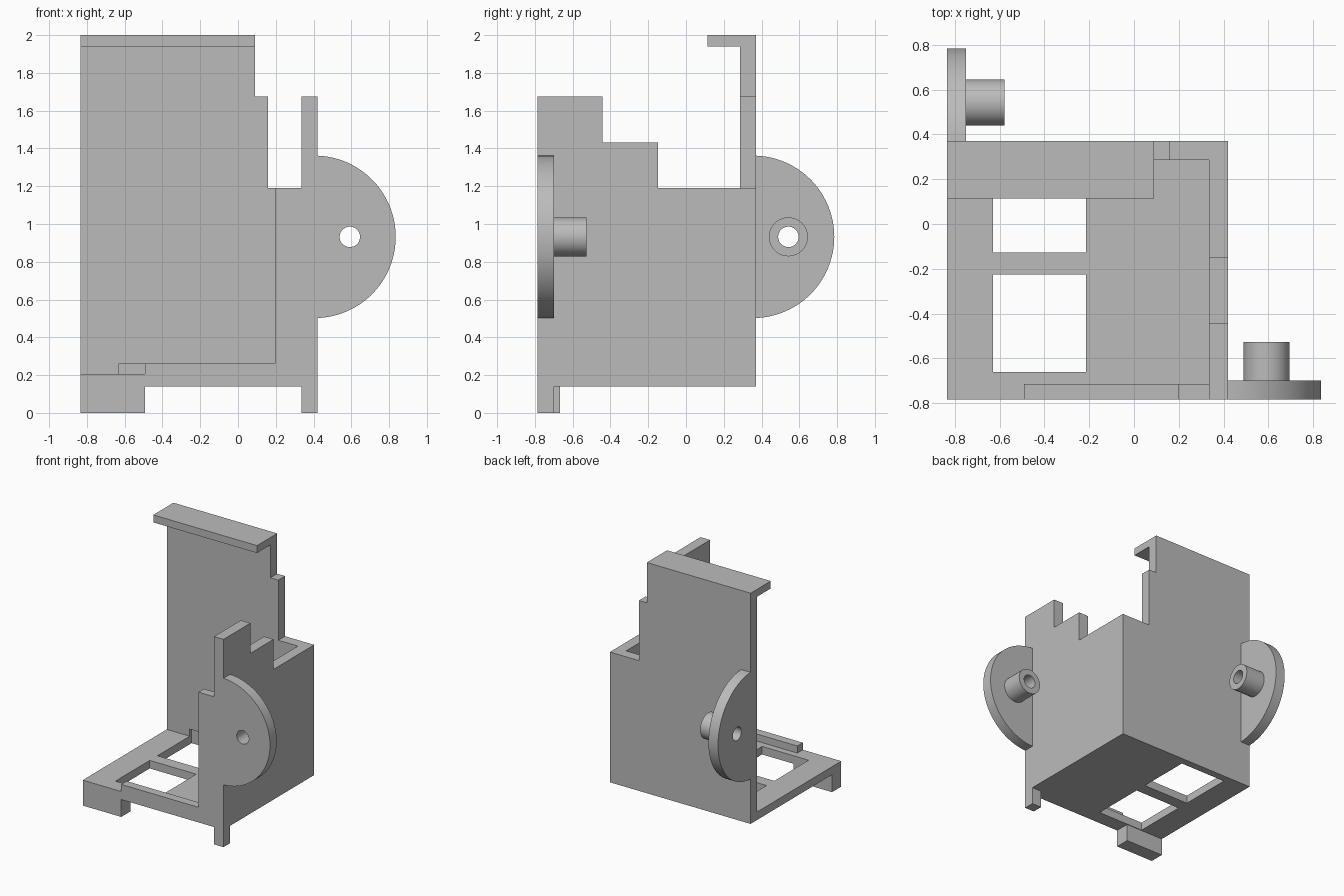
import bpy
import bmesh
import math
from mathutils import Matrix, Vector

if "Cube" in bpy.data.objects:
    bpy.data.objects.remove(bpy.data.objects["Cube"])

grey = bpy.data.materials.new("plain grey")
grey.use_nodes = True
COLOUR = (0.5, 0.5, 0.5, 1)
grey.diffuse_color = COLOUR
grey.node_tree.nodes["Principled BSDF"].inputs["Base Color"].default_value = COLOUR

# Shared dimensions
LEFT, RIGHT = -0.835, 0.42
FRONT, BACK = -0.785, 0.37
BASE, DECK, RIM = 0.14, 0.205, 0.262
WALL = 0.085
AXLE_Z, AXLE_OUT = 0.932, 0.172
INNER_X, INNER_Y = RIGHT - WALL, BACK - WALL


def plate(name, outline, axis, low, high):
    """Extrude a 2D outline (other two axes in order) from low to high."""
    bm = bmesh.new()
    verts = []
    for point in outline:
        co = list(point)
        co.insert("xyz".index(axis), low)
        verts.append(bm.verts.new(co))
    face = bm.faces.new(verts)
    grown = bmesh.ops.extrude_face_region(bm, geom=[face])
    push = Vector([high - low if a == axis else 0 for a in "xyz"])
    bmesh.ops.translate(bm, vec=push,
                        verts=[v for v in grown["geom"] if isinstance(v, bmesh.types.BMVert)])
    bmesh.ops.recalc_face_normals(bm, faces=bm.faces)
    mesh = bpy.data.meshes.new(name)
    bm.to_mesh(mesh)
    bm.free()
    mesh.materials.append(grey)
    obj = bpy.data.objects.new(name, mesh)
    bpy.context.collection.objects.link(obj)
    return obj


def box(name, x, y, z):
    return plate(name, [(x[0], y[0]), (x[1], y[0]), (x[1], y[1]), (x[0], y[1])], "z", *z)


def circle(cx, cz, radius, start=0, sweep=math.tau, steps=64):
    return [(cx + radius * math.cos(start + sweep * i / steps),
             cz + radius * math.sin(start + sweep * i / steps)) for i in range(steps)]


def carve(target, cutter):
    """Cut one solid out of another and drop the cutter."""
    mod = target.modifiers.new("cut", "BOOLEAN")
    mod.operation, mod.solver, mod.object = "DIFFERENCE", "EXACT", cutter
    bpy.context.view_layer.objects.active = target
    bpy.ops.object.modifier_apply(modifier=mod.name)
    bpy.data.objects.remove(cutter)


def smooth(obj):
    bpy.ops.object.select_all(action="DESELECT")
    obj.select_set(True)
    bpy.context.view_layer.objects.active = obj
    bpy.ops.object.shade_smooth_by_angle(angle=math.radians(30))


# Floor, back wall and side wall
floor = box("floor", (LEFT, INNER_X), (FRONT, INNER_Y), (BASE, DECK))
back_wall = plate("back_wall", [
    (LEFT, BASE), (RIGHT, BASE), (RIGHT, 1.19), (0.16, 1.19), (0.16, 1.675),
    (0.09, 1.675), (0.09, 2), (LEFT, 2)], "y", INNER_Y, BACK)
plate("side_wall", [
    (FRONT, BASE), (INNER_Y, BASE), (INNER_Y, 1.19), (-0.147, 1.19), (-0.147, 1.432),
    (-0.442, 1.432), (-0.442, 1.675), (FRONT, 1.675)], "x", INNER_X, RIGHT)
box("top_lip", (LEFT, 0.09), (0.113, INNER_Y), (1.94, 2))

# Floor windows; the rear one also bites into the back wall
for part, y in ((floor, -0.662), (floor, -0.127), (back_wall, -0.127)):
    carve(part, box("window_cutter", (-0.63, -0.215), (y, y + 0.437), (0, RIM)))

# Low front rim rising into the front corner wall
plate("front_rim", [(-0.492, DECK), (INNER_X, DECK), (INNER_X, 1.19),
                    (0.197, 1.19), (0.197, RIM), (-0.492, RIM)], "y", FRONT, -0.715)

# Feet
box("wide_foot", (LEFT, -0.492), (FRONT, -0.667), (0, BASE))
box("narrow_foot", (INNER_X, RIGHT), (FRONT, FRONT + WALL), (0, BASE))

# Half-round ears with hollow axle pegs
for name, axis, edge, low in (("front", "y", RIGHT, FRONT), ("back", "x", BACK, LEFT)):
    radius, centre = 0.43, edge - 0.015
    tilt = math.acos((edge - centre) / radius)
    arc = circle(centre, AXLE_Z, radius, -tilt, 2 * tilt, 48)
    arc.append((edge, AXLE_Z + radius * math.sin(tilt)))
    ear = plate(name + "_ear", arc, axis, low, low + WALL)
    hub = edge + AXLE_OUT
    peg = plate(name + "_peg", circle(hub, AXLE_Z, 0.103), axis, low + WALL, low + 0.257)
    for part in (ear, peg):
        carve(part, plate("bore_cutter", circle(hub, AXLE_Z, 0.054), axis, low - 0.1, low + 0.4))
        smooth(part)
